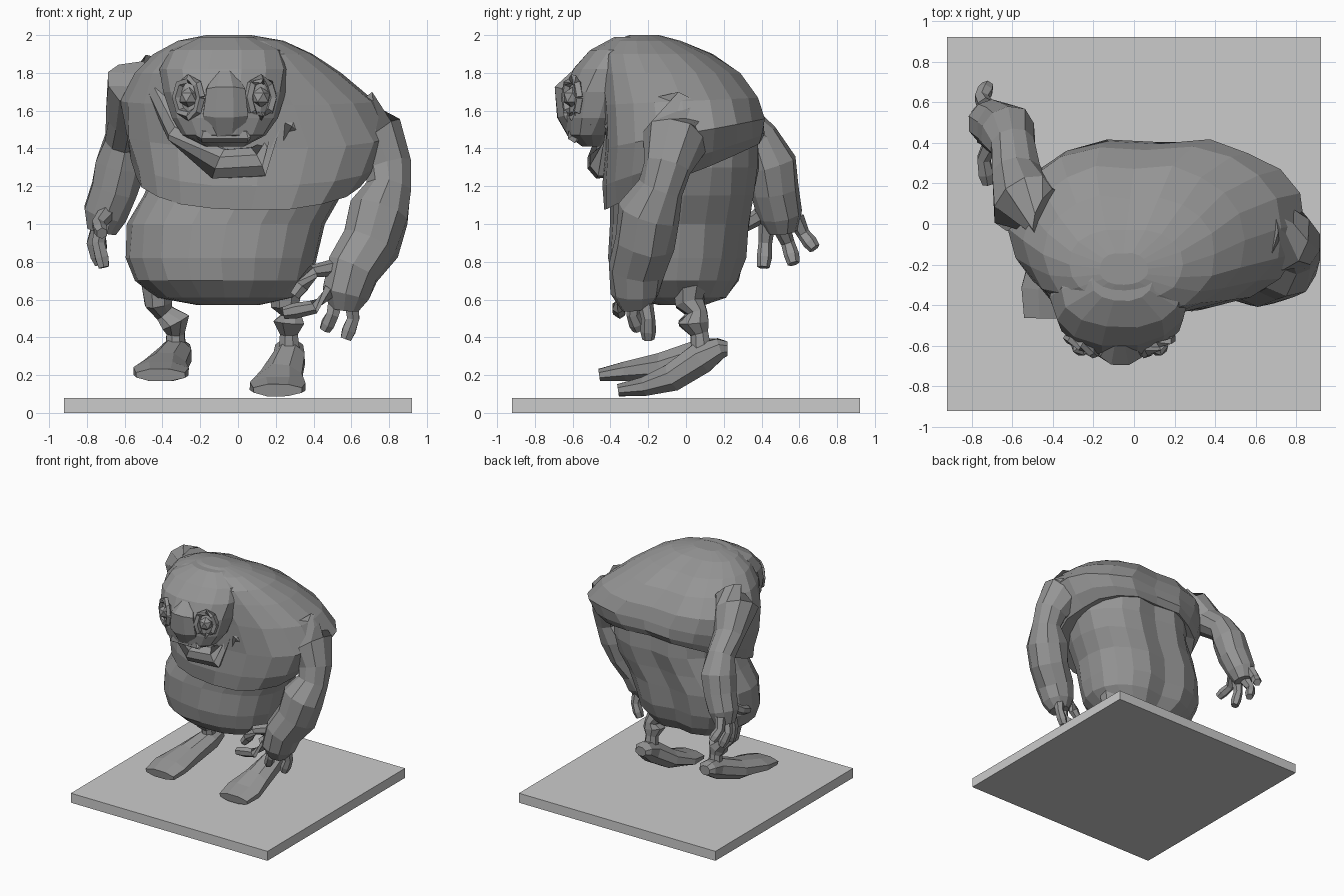
import bpy
import bmesh
import math
import random
from mathutils import Vector

random.seed(4)

if "Cube" in bpy.data.objects:
    bpy.data.objects.remove(bpy.data.objects["Cube"], do_unlink=True)

skin = bpy.data.materials.new("dark_grey_skin")
skin.use_nodes = True
skin.diffuse_color = (.3, .3, .3, 1)
skin.node_tree.nodes["Principled BSDF"].inputs["Base Color"].default_value = skin.diffuse_color


def finish(name, bm, material=skin):
    """Turn a bmesh into a flat shaded object."""
    bmesh.ops.recalc_face_normals(bm, faces=bm.faces)
    mesh = bpy.data.meshes.new(name)
    bm.to_mesh(mesh)
    bm.free()
    obj = bpy.data.objects.new(name, mesh)
    bpy.context.collection.objects.link(obj)
    if material:
        mesh.materials.append(material)
    return obj


def skin_rings(name, rings, rough):
    """Bridge successive rings of points, cap the ends, roughen the facets."""
    bm = bmesh.new()
    loops = []
    for ring in rings:
        middle = sum(ring, Vector()) / len(ring)
        loops.append([bm.verts.new(middle + (p - middle) * random.uniform(1 - rough, 1 + rough))
                      for p in ring])
    for low, high in zip(loops, loops[1:]):
        for i in range(len(low)):
            j = (i + 1) % len(low)
            bm.faces.new((low[i], low[j], high[j], high[i]))
    bm.faces.new(loops[0])
    bm.faces.new(loops[-1])
    return finish(name, bm)


def body(name, sections, sides=20, groove=0.0, rough=.02):
    """Stack level sections (x, y, z, half width, half depth, front sag)."""
    rings = []
    for x, y, z, wide, deep, sag in sections:
        ring = []
        for i in range(sides):
            angle = math.tau * i / sides
            c, s = math.cos(angle), math.sin(angle)
            dent = 1 - groove if i == sides // 4 else 1
            ring.append(Vector((x + wide * math.copysign(abs(c) ** .9, c),
                                y + deep * dent * math.copysign(abs(s) ** .9, s),
                                z + sag * s)))
        rings.append(ring)
    return skin_rings(name, rings, rough)


def limb(name, path, sides=8, rough=.06):
    """Sweep along points (x, y, z, half width, optional half thickness)."""
    points = [Vector(p[:3]) for p in path]
    rings = []
    for k, p in enumerate(path):
        along = (points[min(k + 1, len(path) - 1)] - points[max(k - 1, 0)]).normalized()
        guide = Vector((0, 1, 0)) if abs(along.x) > .8 else Vector((1, 0, 0))
        across = (guide - along * guide.dot(along)).normalized()
        up = along.cross(across)
        rings.append([points[k]
                      + across * p[3] * math.cos(math.tau * (i + .5) / sides)
                      + up * p[-1] * math.sin(math.tau * (i + .5) / sides)
                      for i in range(sides)])
    return skin_rings(name, rings, rough)


def finger(name, root, knuckle, tip, thick=.045):
    """Make a stubby finger with a swollen end."""
    end = Vector(tip)
    near = Vector(knuckle).lerp(end, .6)
    limb(name, [(*root, thick), (*knuckle, thick * .8), (*near, thick * .9), (*end, thick * .7)],
         sides=6)


# Square ground slab
bm = bmesh.new()
bmesh.ops.create_cube(bm, size=1)
bmesh.ops.scale(bm, vec=(1.84, 1.84, .08), verts=bm.verts)
bmesh.ops.translate(bm, vec=(0, 0, .04), verts=bm.verts)
finish("ground_slab", bm, None)

# Belly and hips
body("belly", [
    (-.05, -.02, .57, .16, .12, 0),
    (-.07, -.04, .61, .36, .26, 0),
    (-.08, -.05, .7, .47, .34, 0),
    (-.09, -.04, .82, .51, .37, 0),
    (-.06, -.03, 1, .53, .38, 0),
    (.02, -.01, 1.15, .53, .39, 0),
    (.08, 0, 1.3, .52, .4, 0),
    (.08, 0, 1.5, .5, .4, 0),
], groove=.12)

# Chest, shoulders and hunched back hanging over the belly
body("chest_and_back", [
    (.06, -.02, 1.27, .5, .36, .17),
    (.07, -.02, 1.25, .6, .42, .18),
    (.1, -.01, 1.34, .66, .44, .14),
    (.12, 0, 1.48, .72, .43, .08),
    (.06, -.02, 1.65, .67, .42, .02),
    (0, -.08, 1.8, .54, .38, 0),
    (-.02, -.15, 1.9, .42, .3, 0),
    (-.04, -.2, 1.97, .28, .18, 0),
    (-.05, -.22, 2, .12, .08, 0),
], groove=.07)

# Head sunk into the chest
body("head", [
    (-.07, -.49, 1.41, .1, .06, 0),
    (-.07, -.5, 1.47, .22, .13, 0),
    (-.07, -.46, 1.56, .28, .19, 0),
    (-.07, -.42, 1.7, .32, .23, 0),
    (-.07, -.36, 1.82, .34, .24, 0),
    (-.06, -.32, 1.92, .3, .19, 0),
    (-.06, -.28, 1.99, .15, .1, 0),
], sides=14)
limb("nose", [
    (-.07, -.57, 1.78, .07, .05),
    (-.07, -.63, 1.71, .11, .07),
    (-.07, -.62, 1.58, .13, .07),
    (-.07, -.57, 1.48, .1, .06),
])
limb("neck_fold", [
    (-.42, -.27, 1.7, .06),
    (-.31, -.38, 1.5, .08),
    (-.1, -.44, 1.32, .09),
    (.1, -.43, 1.33, .09),
    (.26, -.36, 1.5, .08),
    (.34, -.25, 1.72, .06),
])
limb("lower_lip", [
    (-.3, -.5, 1.55, .03),
    (-.18, -.59, 1.47, .04),
    (.04, -.59, 1.47, .04),
    (.16, -.5, 1.55, .03),
], sides=6)

# Eyes inside heavy lids
for side, label in ((-1, "right"), (1, "left")):
    centre = Vector((-.07 + side * .19, -.6, 1.67))
    outward = Vector((side * .5, -.85, 0)).normalized()
    across = Vector((0, 0, 1)).cross(outward)
    bm = bmesh.new()
    bmesh.ops.create_icosphere(bm, subdivisions=1, radius=.055)
    bmesh.ops.translate(bm, vec=centre, verts=bm.verts)
    finish(label + "_eye", bm)
    lid = []
    for i in range(9):
        angle = math.tau * i / 8
        spot = centre + across * .075 * math.cos(angle) + Vector((0, 0, .1 * math.sin(angle)))
        lid.append((*spot, .025))
    limb(label + "_eyelid", lid, sides=5, rough=0)

# Left arm hanging forward
limb("left_arm", [
    (.6, -.04, 1.52, .2),
    (.73, -.06, 1.44, .18),
    (.79, -.1, 1.3, .13),
    (.8, -.13, 1.19, .12),
    (.75, -.19, 1.06, .17),
    (.7, -.22, .9, .16),
    (.61, -.26, .76, .15),
    (.57, -.27, .63, .13),
    (.56, -.26, .55, .08),
], sides=10)
finger("left_index_finger", (.49, -.33, .64), (.4, -.36, .56), (.24, -.35, .53))
finger("left_middle_finger", (.52, -.27, .6), (.5, -.28, .52), (.46, -.25, .44))
finger("left_little_finger", (.6, -.22, .6), (.61, -.2, .5), (.57, -.2, .39))
finger("left_thumb", (.5, -.3, .77), (.4, -.35, .75), (.3, -.35, .62))

# Right arm swung back
limb("right_arm", [
    (-.42, .05, 1.78, .13),
    (-.54, .1, 1.71, .17),
    (-.58, .25, 1.56, .12),
    (-.6, .39, 1.45, .11),
    (-.62, .45, 1.32, .14),
    (-.65, .47, 1.18, .13),
    (-.7, .5, 1.05, .12),
    (-.72, .51, .96, .08),
], sides=10)
finger("right_index_finger", (-.72, .43, 1), (-.74, .42, .9), (-.71, .41, .77))
finger("right_middle_finger", (-.74, .51, .97), (-.77, .54, .9), (-.73, .57, .79))
finger("right_little_finger", (-.73, .58, 1.03), (-.75, .62, .95), (-.72, .68, .87))
finger("right_thumb", (-.7, .4, 1.05), (-.74, .32, 1), (-.72, .2, .95))

# Knobbly legs and long feet standing on their toes
for label, toe, heel, lift, reach in (("right", -.41, -.33, .08, -.1),
                                      ("left", .21, .27, 0, 0)):
    hip = heel - .09 if label == "right" else heel - .02
    limb(label + "_leg", [
        (hip, .02, .68, .1),
        (hip, .02, .58, .08),
        (hip + .03, .06, .53, .055),
        (heel, .04, .48, .085),
        (heel, .07, .42, .05),
        (heel, .08, .32, .06),
    ])
    limb(label + "_foot", [
        (toe, reach - .36, lift + .12, .14, .035),
        (toe, reach - .22, lift + .14, .16, .055),
        (toe * .7 + heel * .3, reach / 2 - .07, lift * .7 + .19, .12, .08),
        (heel, .08, .29 + lift / 4, .09, .09),
        (heel, .18, .34, .08, .06),
        (heel, .22, .34, .05, .04),
    ], rough=.03)
